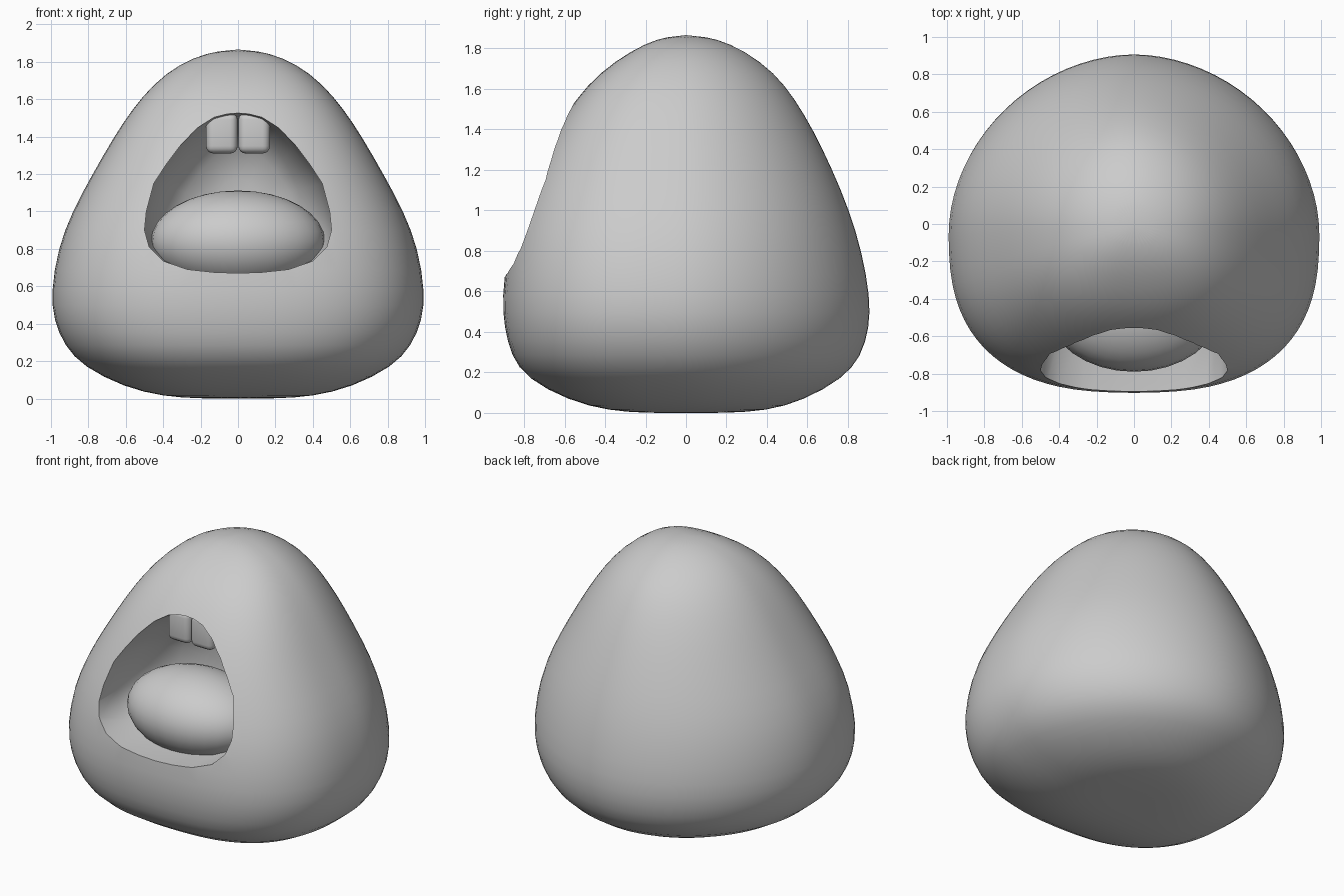
import bpy, bmesh
from math import sin, cos, tau

cube = bpy.data.objects.get("Cube")
if cube:
    bpy.data.objects.remove(cube)

grey = bpy.data.materials.new("clay_grey")
grey.use_nodes = True
grey.diffuse_color = (0.6, 0.6, 0.6, 1)
grey.node_tree.nodes["Principled BSDF"].inputs["Base Color"].default_value = (0.6, 0.6, 0.6, 1)


def loft(name, rings, start, end):
    """Skin a row of equal rings and close both ends on a point."""
    bm = bmesh.new()
    rows = [[bm.verts.new(p) for p in ring] for ring in rings]
    count = len(rows[0])
    for a, b in zip(rows, rows[1:]):
        for i in range(count):
            j = (i + 1) % count
            bm.faces.new((a[i], a[j], b[j], b[i]))
    for row, tip in ((rows[0], start), (rows[-1], end)):
        pole = bm.verts.new(tip)
        for i in range(count):
            bm.faces.new((row[i], row[(i + 1) % count], pole))
    bmesh.ops.recalc_face_normals(bm, faces=bm.faces)
    mesh = bpy.data.meshes.new(name)
    bm.to_mesh(mesh)
    bm.free()
    obj = bpy.data.objects.new(name, mesh)
    obj.data.materials.append(grey)
    bpy.context.collection.objects.link(obj)
    return obj


def activate(obj):
    bpy.ops.object.select_all(action='DESELECT')
    obj.select_set(True)
    bpy.context.view_layer.objects.active = obj


def subdivide(obj, levels):
    activate(obj)
    mod = obj.modifiers.new("smooth", 'SUBSURF')
    mod.levels = mod.render_levels = levels
    bpy.ops.object.modifier_apply(modifier=mod.name)


def power(v, n):
    return abs(v) ** (2 / n) * (1 if v > 0 else -1)


def body_ring(z, width, front, back, steps=40):
    """Rounded plan: blunt at the front, fuller curve at the back."""
    points = []
    for i in range(steps):
        c, s = cos(tau * i / steps), sin(tau * i / steps)
        n = 1.9 if s > 0 else 2.6
        depth = back if s > 0 else front
        mid = -0.05 * width
        points.append((width * power(c, n), mid + (depth - mid * (1 if s > 0 else -1)) * power(s, n), z))
    return points


# Body: height, half width, front depth, back depth
profile = [
    (0.0, .2, .2, .2), (.01, .4, .38, .4), (.06, .61, .58, .58), (.17, .83, .79, .78),
    (.28, .93, .865, .87), (.42, .99, .9, .91), (.57, 1.003, .912, .914), (.8, .967, .885, .872),
    (1.0, .89, .825, .81), (1.2, .78, .745, .727), (1.4, .665, .645, .63), (1.55, .565, .545, .54),
    (1.68, .455, .43, .44), (1.79, .315, .27, .29), (1.85, .16, .14, .15)]
body = loft("body", [body_ring(*row) for row in profile], (0, 0, 0), (0, 0, 1.868))
subdivide(body, 1)

# Mouth opening: right half of the outline, mirrored
half = [(0, .67), (.13, .675), (.27, .69), (.4, .735), (.475, .81), (.5, .9), (.49, 1.0),
        (.45, 1.15), (.385, 1.25), (.31, 1.35), (.215, 1.45), (.13, 1.51), (.06, 1.53), (0, 1.535)]
outline = half + [(-x, z) for x, z in half[-2:0:-1]]


def mouth_ring(y, k, centre=1.02):
    return [(x * k, y, centre + (z - centre) * k) for x, z in outline]


stations = [(-1.2, 1), (-.9, 1), (-.6, 1), (-.45, .94), (-.3, .82), (-.2, .62), (-.15, .3)]
cutter = loft("mouth_cutter", [mouth_ring(*s) for s in stations], (0, -1.2, 1.02), (0, -.14, 1.02))
cutter.hide_render = True
cutter.hide_viewport = False
activate(body)
cut = body.modifiers.new("mouth", 'BOOLEAN')
cut.object = cutter
cut.operation = 'DIFFERENCE'
cut.solver = 'EXACT'
bpy.ops.object.modifier_apply(modifier=cut.name)
bpy.data.objects.remove(cutter)
activate(body)
bpy.ops.object.shade_smooth_by_angle(angle=0.7)

# Tongue
bpy.ops.mesh.primitive_uv_sphere_add(segments=32, ring_count=16, radius=1, location=(0, -.45, .84))
tongue = bpy.context.object
tongue.name = "tongue"
tongue.scale = (.465, .34, .272)
tongue.data.materials.append(grey)
bpy.ops.object.shade_smooth()

# Two upper front teeth
for side, name in ((1, "left_tooth"), (-1, "right_tooth")):
    bpy.ops.mesh.primitive_cube_add(size=1, location=(side * .0865, -.47, 1.42))
    tooth = bpy.context.object
    tooth.name = name
    tooth.scale = (.169, .12, .22)
    bpy.ops.object.transform_apply(location=False, rotation=False, scale=True)
    bevel = tooth.modifiers.new("round", 'BEVEL')
    bevel.width = .04
    bevel.segments = 4
    tooth.data.materials.append(grey)
    bpy.ops.object.shade_smooth()
